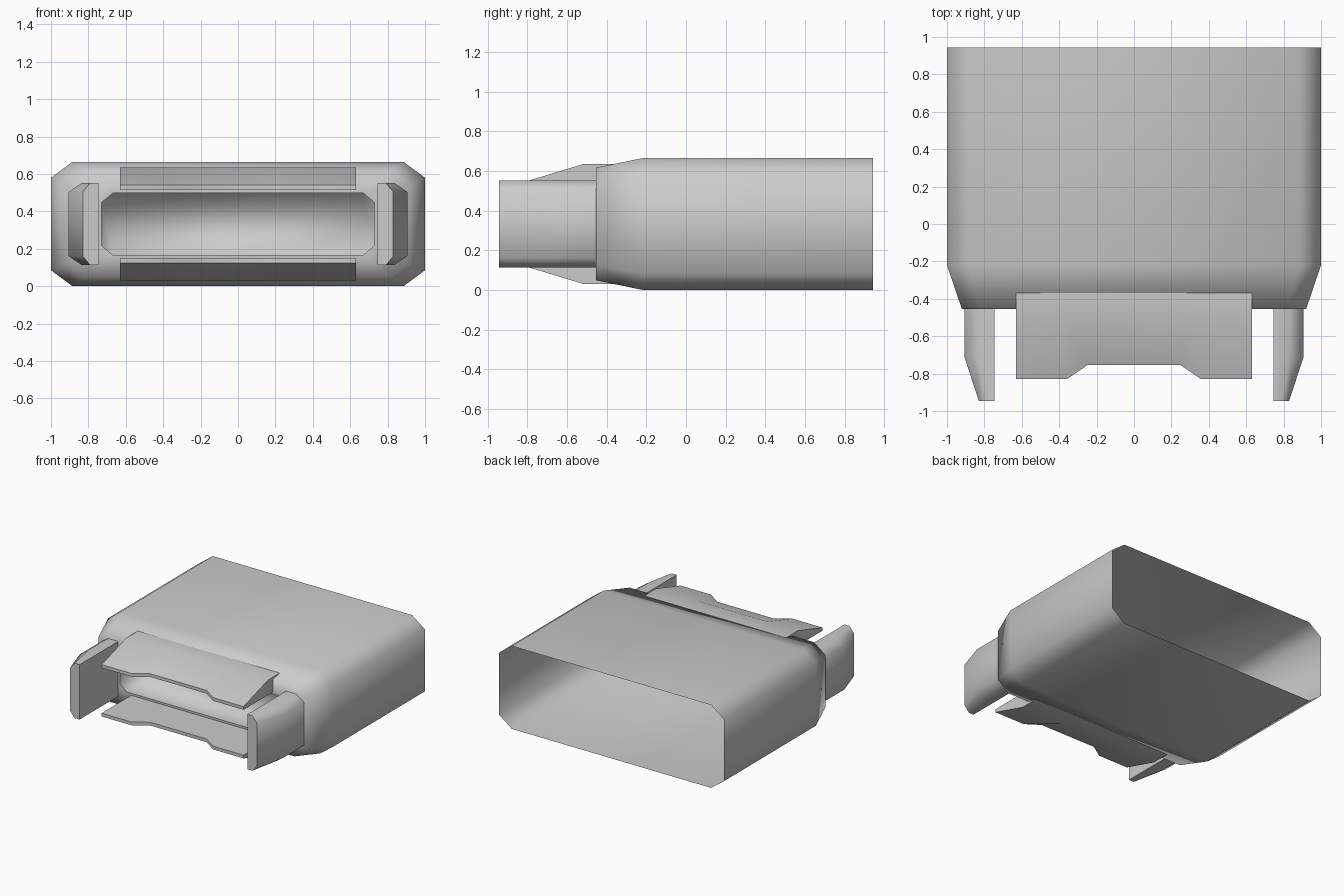
import bpy, bmesh, math

if "Cube" in bpy.data.objects:
    bpy.data.objects.remove(bpy.data.objects["Cube"])

MID = 0.3325  # half height of the body


def finish(name, bm, angle):
    bmesh.ops.recalc_face_normals(bm, faces=bm.faces)
    me = bpy.data.meshes.new(name)
    bm.to_mesh(me)
    bm.free()
    ob = bpy.data.objects.new(name, me)
    bpy.context.collection.objects.link(ob)
    bpy.ops.object.select_all(action='DESELECT')
    ob.select_set(True)
    bpy.context.view_layer.objects.active = ob
    bpy.ops.object.shade_smooth_by_angle(angle=math.radians(angle))
    return ob


def loft(name, rings, angle, cap_start=False, cap_end=False):
    bm = bmesh.new()
    loops = [[bm.verts.new(p) for p in ring] for ring in rings]
    n = len(loops[0])
    for a, b in zip(loops, loops[1:]):
        for i in range(n):
            j = (i + 1) % n
            bm.faces.new((a[i], a[j], b[j], b[i]))
    if cap_start:
        bm.faces.new(loops[0])
    if cap_end:
        bm.faces.new(loops[-1])
    return finish(name, bm, angle)


def octagon(y, w, h, cx, cz):
    # chamfered rectangle, w and h are half sizes
    q = [(w, h - cz), (w - cx, h), (cx - w, h), (-w, h - cz),
         (-w, cz - h), (cx - w, -h), (w - cx, -h), (w, cz - h)]
    return [(x, y, MID + z) for x, z in q]


# body shell: open at the back, tapered nose, ring-shaped front face
loft("body_shell", [octagon(0.945, 1.0, MID, 0.115, 0.085),
                    octagon(-0.22, 1.0, MID, 0.115, 0.085),
                    octagon(-0.455, 0.92, 0.284, 0.10, 0.075),
                    octagon(-0.455, 0.73, 0.165, 0.06, 0.05)], 80)

# closed recess behind the front opening
loft("front_recess", [octagon(-0.455, 0.73, 0.165, 0.06, 0.05),
                      octagon(-0.22, 0.73, 0.165, 0.06, 0.05)],
     180, cap_end=True)


# side prongs
def prong_ring(s, y, mid_x, out_x):
    half = [(0.745, 0.22), (mid_x, 0.22), (out_x, 0.172)]
    pts = half + [(x, -z) for x, z in reversed(half)]
    return [(s * x, y, MID + z) for x, z in pts]


for s, side in ((1, "right"), (-1, "left")):
    loft(side + "_prong", [prong_ring(s, -0.44, 0.835, 0.905),
                           prong_ring(s, -0.715, 0.835, 0.905),
                           prong_ring(s, -0.945, 0.79, 0.83)],
         60, True, True)


# upper and lower wedge lips with a notched front edge
def lip_ring(s, x, front):
    prof = [(-0.37, 0.182), (-0.37, 0.302), (-0.52, 0.302),
            (front, 0.208), (front, 0.182)]
    return [(x, y, MID + s * z) for y, z in prof]


columns = [(-0.63, -0.83), (-0.36, -0.83), (-0.25, -0.755),
           (0.25, -0.755), (0.36, -0.83), (0.63, -0.83)]
for s, name in ((1, "upper_lip"), (-1, "lower_lip")):
    loft(name, [lip_ring(s, x, f) for x, f in columns], 50, True, True)
